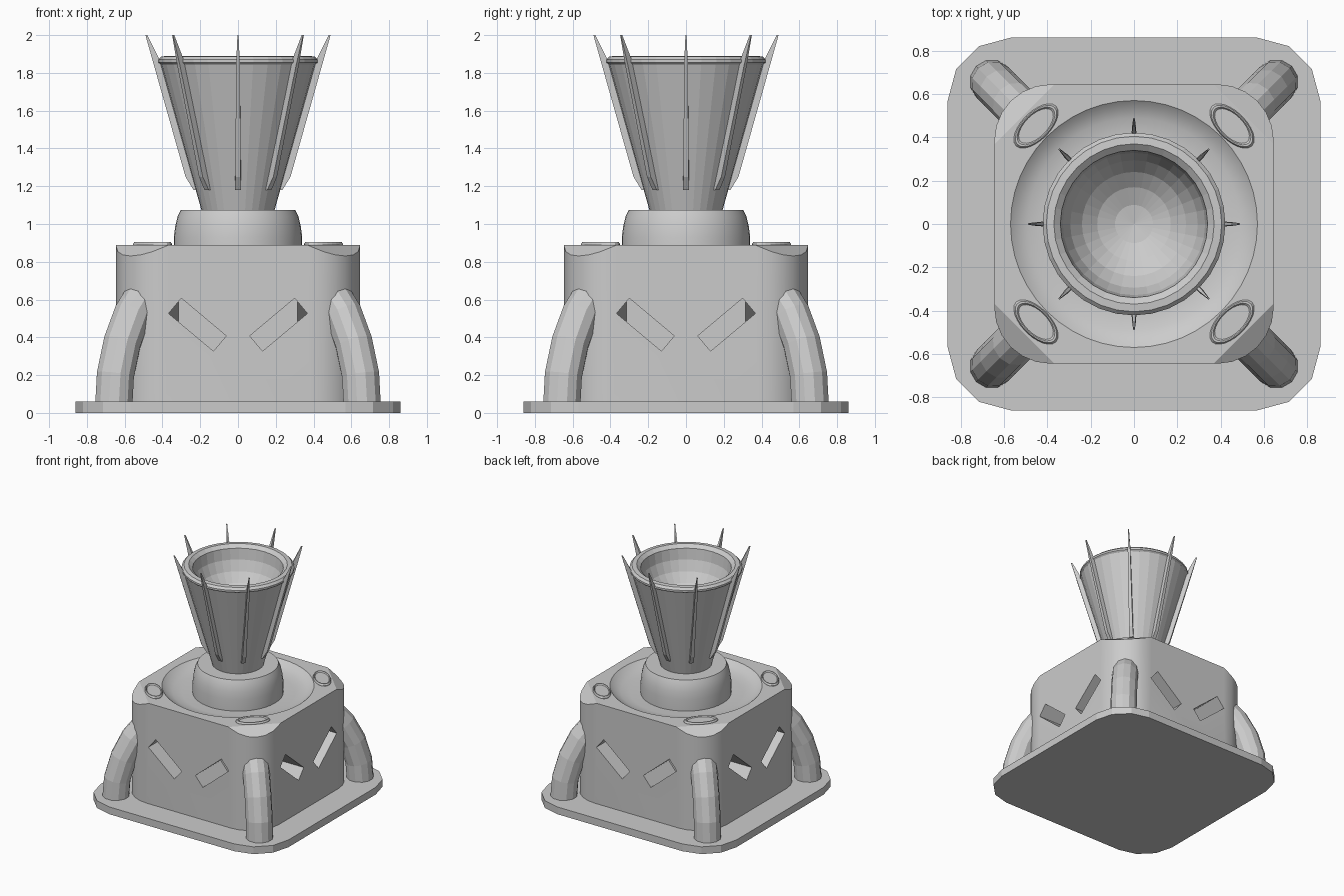
import bpy, bmesh
from math import sin, cos, pi, radians, sqrt
from mathutils import Vector, Matrix

if "Cube" in bpy.data.objects:
    bpy.data.objects.remove(bpy.data.objects["Cube"])


def finish(bm, name, smooth=None):
    bmesh.ops.remove_doubles(bm, verts=bm.verts, dist=1e-5)
    bmesh.ops.recalc_face_normals(bm, faces=bm.faces)
    me = bpy.data.meshes.new(name)
    bm.to_mesh(me)
    bm.free()
    ob = bpy.data.objects.new(name, me)
    bpy.context.collection.objects.link(ob)
    bpy.ops.object.select_all(action='DESELECT')
    bpy.context.view_layer.objects.active = ob
    ob.select_set(True)
    if smooth:
        bpy.ops.object.shade_smooth_by_angle(angle=radians(smooth))
    return ob


def loft(rings):
    """Skin a list of equal-length point rings and cap both ends."""
    bm = bmesh.new()
    vs = [[bm.verts.new(p) for p in r] for r in rings]
    n = len(rings[0])
    for a, b in zip(vs, vs[1:]):
        for i in range(n):
            j = (i + 1) % n
            bm.faces.new((a[i], a[j], b[j], b[i]))
    bm.faces.new(vs[0][::-1])
    bm.faces.new(vs[-1])
    return bm


def lathe(profile, segs, sx=1, sy=1):
    """Revolve (radius, z) points about z."""
    return loft([[(r * sx * cos(2 * pi * i / segs), r * sy * sin(2 * pi * i / segs), z)
                  for i in range(segs)] for r, z in profile])


def rounded_square(half, rad, segs, z):
    pts = []
    for q in range(4):
        a0 = q * pi / 2
        c = Vector((half - rad, half - rad, 0))
        for k in range(segs + 1):
            a = k * pi / 2 / segs
            p = c + Vector((rad * cos(a), rad * sin(a), z))
            pts.append(Matrix.Rotation(a0, 3, 'Z') @ p)
    return pts


def cut(ob, cutter):
    cutter.hide_render = True
    m = ob.modifiers.new('cut', 'BOOLEAN')
    m.operation, m.solver, m.object = 'DIFFERENCE', 'EXACT', cutter
    bpy.context.view_layer.objects.active = ob
    bpy.ops.object.modifier_apply(modifier=m.name)
    bpy.data.objects.remove(cutter)


# base plate
finish(loft([rounded_square(0.86, 0.29, 3, z) for z in (0, 0.06)]), 'base_plate')

# body block with sloped top corners
bm = loft([rounded_square(0.645, 0.26, 6, z) for z in (0.05, 0.89)])
for q in range(4):
    a = pi / 4 + q * pi / 2
    d = Vector((cos(a), sin(a), 0))
    res = bmesh.ops.bisect_plane(bm, geom=bm.verts[:] + bm.edges[:] + bm.faces[:],
                                 plane_co=d * 0.715 + Vector((0, 0, 0.89)),
                                 plane_no=(d * 0.55 + Vector((0, 0, 0.83))), clear_outer=True)
    edges = [e for e in res['geom_cut'] if isinstance(e, bmesh.types.BMEdge)]
    bmesh.ops.holes_fill(bm, edges=edges, sides=0)
body = finish(bm, 'body')

# round dished recess in the body top
cut(body, finish(lathe([(0.001, 0.835), (0.42, 0.835), (0.49, 0.845), (0.54, 0.865),
                        (0.57, 0.89), (0.57, 0.96), (0.001, 0.96)], 48), 'recess_cutter'))

# angled vent slots, two per side
for q in range(4):
    for s in (-1, 1):
        bm = bmesh.new()
        bmesh.ops.create_cube(bm, size=1)
        m = (Matrix.Rotation(q * pi / 2, 4, 'Z')
             @ Matrix.Translation((s * 0.215, -0.645, 0.467))
             @ Matrix.Rotation(-s * radians(40), 4, 'Y')
             @ Matrix.Diagonal((0.31, 0.66, 0.105, 1)))
        bm.transform(m)
        cut(body, finish(bm, 'slot_cutter'))
bpy.context.view_layer.objects.active = body
body.select_set(True)
bpy.ops.object.shade_smooth_by_angle(angle=radians(20))

# hub
finish(lathe([(0.34, 0.82), (0.34, 0.93), (0.332, 0.99), (0.32, 1.04), (0.303, 1.075),
              (0.001, 1.075)], 40), 'hub', 30)

# flared cup with rolled rim and round bowl
bowl = [(0.34 * cos(k * pi / 12), 1.865 - 0.34 * sin(k * pi / 12)) for k in range(6)]
finish(lathe([(0.001, 1.06), (0.19, 1.06), (0.41, 1.845), (0.422, 1.855), (0.422, 1.87),
              (0.405, 1.887), (0.37, 1.89)] + bowl + [(0.001, 1.525)], 32), 'cup')

# blade fins round the cup: (radius, z, half thickness)
fin = [(0.20, 1.18, 0.016), (0.235, 1.18, 0.016), (0.278, 1.25, 0.014),
       (0.445, 1.84, 0.010), (0.49, 2.0, 0.003), (0.48, 2.0, 0.003), (0.40, 1.84, 0.010)]
for k in range(8):
    bm = loft([[(r, s * t, z) for r, z, t in fin] for s in (-1, 1)])
    bm.transform(Matrix.Rotation(k * pi / 4, 4, 'Z'))
    finish(bm, f'fin_{k + 1}')

# curved corner legs and raised oval caps
path = [Vector((r, 0, z)) for r, z in
        [(0.93, 0.04), (0.918, 0.20), (0.868, 0.37), (0.79, 0.52), (0.72, 0.60), (0.60, 0.69)]]
for q in range(4):
    turn = Matrix.Rotation(pi / 4 + q * pi / 2, 4, 'Z')
    rings = []
    for i, p in enumerate(path):
        t = (path[min(i + 1, 5)] - path[max(i - 1, 0)]).normalized()
        if i == 0:
            t = Vector((0, 0, 1))
        side = Vector((0, 1, 0))
        out = side.cross(t)
        rings.append([p + 0.102 * (out * cos(k * pi / 6) + side * sin(k * pi / 6))
                      for k in range(12)])
    bm = loft(rings)
    bm.transform(turn)
    finish(bm, f'leg_{q + 1}')

    bm = lathe([(1, 0.87), (1, 0.895), (0.93, 0.906), (0.85, 0.906), (0.78, 0.898),
                (0.001, 0.898)], 24, 0.065, 0.13)
    bm.transform(turn @ Matrix.Translation((0.64, 0, 0)))
    finish(bm, f'oval_cap_{q + 1}')
